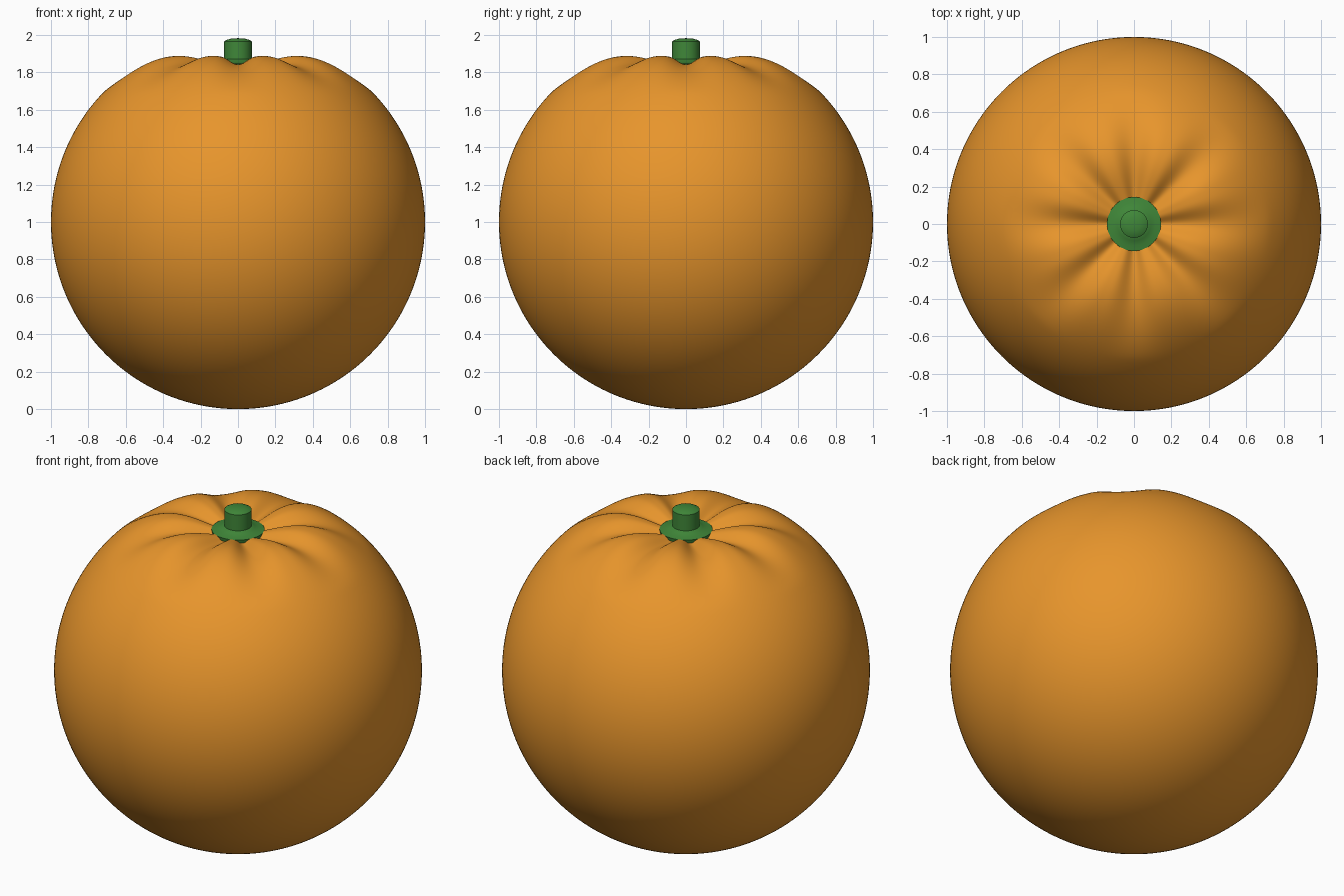
import bpy, bmesh, math

if "Cube" in bpy.data.objects:
    bpy.data.objects.remove(bpy.data.objects["Cube"])

def material(name, color):
    m = bpy.data.materials.new(name)
    m.diffuse_color = color
    m.use_nodes = True
    m.node_tree.nodes["Principled BSDF"].inputs["Base Color"].default_value = m.diffuse_color
    return m

def add_object(name, bm, mat):
    mesh = bpy.data.meshes.new(name)
    bmesh.ops.recalc_face_normals(bm, faces=bm.faces)
    bm.to_mesh(mesh)
    bm.free()
    mesh.materials.append(mat)
    ob = bpy.data.objects.new(name, mesh)
    bpy.context.collection.objects.link(ob)
    bpy.ops.object.select_all(action='DESELECT')
    ob.select_set(True)
    bpy.context.view_layer.objects.active = ob
    bpy.ops.object.shade_smooth_by_angle(angle=math.radians(40))
    return ob

def lathe(name, profile, mat, steps=48):
    bm = bmesh.new()
    verts = [bm.verts.new((r, 0, z)) for r, z in profile]
    edges = [bm.edges.new(p) for p in zip(verts, verts[1:])]
    bmesh.ops.spin(bm, geom=verts + edges, axis=(0, 0, 1), cent=(0, 0, 0),
                   angle=math.tau, steps=steps, use_duplicate=False)
    bmesh.ops.remove_doubles(bm, verts=bm.verts, dist=1e-5)
    return add_object(name, bm, mat)

peel = material("orange_peel", (0.80, 0.30, 0.025, 1))
green = material("stem_green", (0.05, 0.24, 0.04, 1))

# Fruit: a sphere with a sunken top and eight radial grooves
bm = bmesh.new()
bmesh.ops.create_uvsphere(bm, u_segments=192, v_segments=120, radius=1)
for v in bm.verts:
    x, y, z = v.co
    r = math.hypot(x, y)
    if z > 0:
        dent = 0.175 * math.exp(-(r / 0.31) ** 2)
        groove = 0.0
        if r < 0.72:
            wave = (0.5 + 0.5 * math.cos(8 * math.atan2(y, x))) ** 1.5
            groove = 0.045 * math.sin(math.pi * r / 0.72) ** 1.2 * wave
        z -= dent + groove
    v.co.z = z + 1
add_object("fruit", bm, peel)

# Calyx: a shallow flared disc in the hollow
lathe("calyx", [(0, 1.875), (0.07, 1.873), (0.09, 1.861), (0.115, 1.853),
                (0.144, 1.848), (0.14, 1.828), (0, 1.82)], green)

# Stem: a short stub with a slightly domed end
lathe("stem", [(0, 1.83), (0.074, 1.83), (0.074, 1.966), (0.06, 1.974),
               (0.035, 1.981), (0, 1.983)], green)
